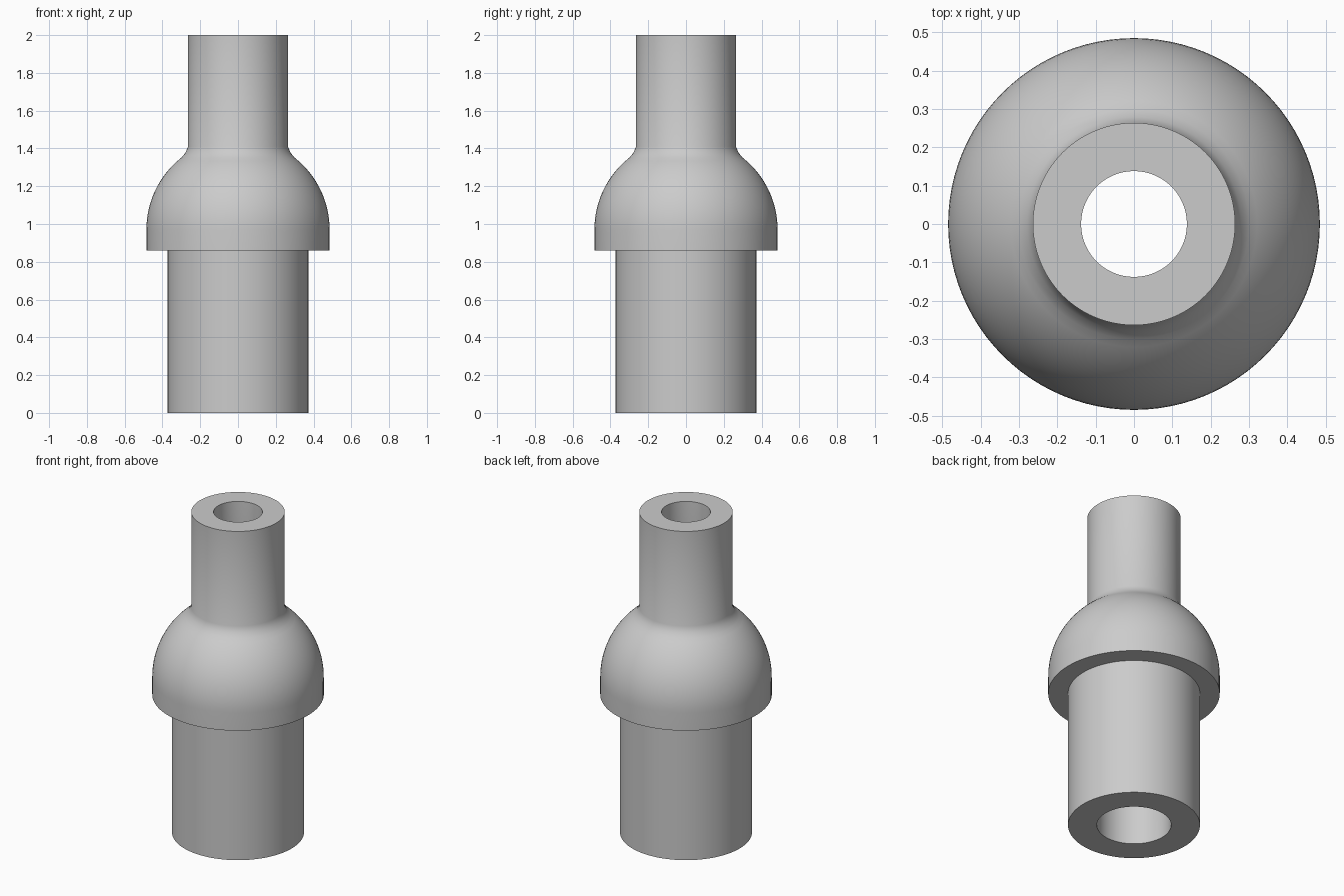
import bpy
import bmesh
import math

SEGMENTS = 96
DOME_RADIUS = 0.485
DOME_BASE = 0.97
NECK_RADIUS = 0.264
PIPE_RADIUS = 0.373

cube = bpy.data.objects.get("Cube")
if cube:
    bpy.data.objects.remove(cube)


def make_material(name, value):
    mat = bpy.data.materials.new(name)
    mat.use_nodes = True
    colour = (value, value, value, 1)
    mat.diffuse_color = colour
    mat.node_tree.nodes["Principled BSDF"].inputs["Base Color"].default_value = colour
    return mat


def lathe(name, profile, mat):
    """Revolve a closed (radius, height) profile around the z axis."""
    bm = bmesh.new()
    verts = [bm.verts.new((r, 0, z)) for r, z in profile]
    edges = [bm.edges.new((a, b)) for a, b in zip(verts, verts[1:] + verts[:1])]
    bmesh.ops.spin(bm, geom=verts + edges, cent=(0, 0, 0), axis=(0, 0, 1),
                   angle=math.tau, steps=SEGMENTS, use_merge=True)
    bmesh.ops.remove_doubles(bm, verts=bm.verts, dist=0.0001)
    bmesh.ops.recalc_face_normals(bm, faces=bm.faces)
    mesh = bpy.data.meshes.new(name)
    bm.to_mesh(mesh)
    bm.free()
    mesh.materials.append(mat)
    obj = bpy.data.objects.new(name, mesh)
    bpy.context.collection.objects.link(obj)
    bpy.ops.object.select_all(action="DESELECT")
    obj.select_set(True)
    bpy.context.view_layer.objects.active = obj
    bpy.ops.object.shade_smooth_by_angle(angle=math.radians(35))
    return obj


grey = make_material("plain grey", 0.6)

# Wide lower pipe and the underside of the collar
lower_pipe = [(PIPE_RADIUS, 0), (PIPE_RADIUS, 0.86), (DOME_RADIUS, 0.86)]

# Domed shoulder rising from the collar
dome_end = math.acos(0.3 / DOME_RADIUS)
steps = 16
dome = [(DOME_RADIUS * math.cos(dome_end * i / steps),
         DOME_BASE + DOME_RADIUS * math.sin(dome_end * i / steps))
        for i in range(steps + 1)]

# Small flare leading into the narrow neck
neck = [(0.279, 1.376), (NECK_RADIUS, 1.41), (NECK_RADIUS, 2)]

# Through bore, narrow above and wide below
bore = [(0.138, 2), (0.138, 1.2), (0.21, 0.97), (0.21, 0)]

lathe("pipe_fitting", lower_pipe + dome + neck + bore, grey)
